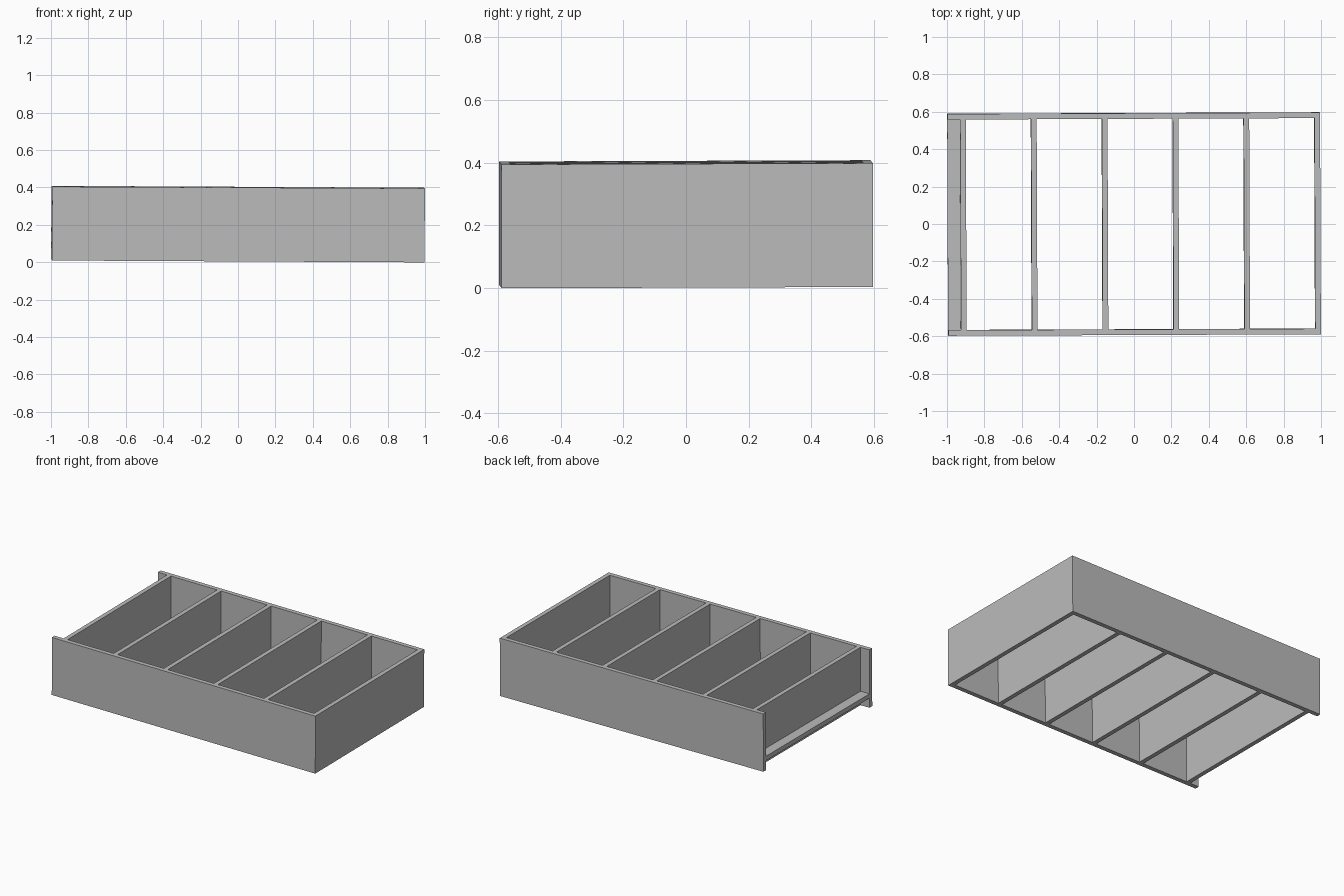
import bpy
from mathutils import Euler, Matrix, Vector

cube = bpy.data.objects.get("Cube")
if cube:
    bpy.data.objects.remove(cube, do_unlink=True)

# One plain grey for the whole shelf unit
grey = bpy.data.materials.new("plain_grey")
grey.use_nodes = True
colour = (0.5, 0.5, 0.5, 1)
grey.diffuse_color = colour
grey.node_tree.nodes["Principled BSDF"].inputs["Base Color"].default_value = colour

# The unit lies on its back with a very slight tilt
LENGTH, WIDTH, DEPTH, BOARD = 1.992, 1.186, 0.395, 0.03
TILT = Matrix.Translation((0, 0, 0.204)) @ Euler((0.0035, 0.005, 0.004)).to_matrix().to_4x4()


def board(name, centre, size):
    """A flat-faced board, placed relative to the middle of the unit."""
    bpy.ops.mesh.primitive_cube_add(size=1)
    obj = bpy.context.object
    obj.name = name
    obj.data.transform(TILT @ Matrix.Translation(centre) @ Matrix.Diagonal((*size, 1)))
    obj.data.materials.append(grey)
    return obj


# Long side panels
for name, side in (("front_side_panel", -1), ("back_side_panel", 1)):
    board(name, Vector((0, side * (WIDTH - BOARD) / 2, 0)), (LENGTH, BOARD, DEPTH))

# Evenly spaced cross boards, from the lowest shelf to the end panel
inner = WIDTH - 2 * BOARD
first, last = -0.913, (LENGTH - BOARD) / 2
names = ["bottom_shelf", "shelf_1", "shelf_2", "shelf_3", "shelf_4", "end_panel"]
for i, name in enumerate(names):
    x = first + (last - first) * i / (len(names) - 1)
    board(name, Vector((x, 0, 0)), (BOARD, inner, DEPTH))

# Recessed kick board between the overhanging side panels
kick = first - BOARD / 2 + LENGTH / 2
board("kick_board", Vector(((kick - LENGTH) / 2, 0, 0.08 - DEPTH / 2)), (kick, inner, BOARD))
